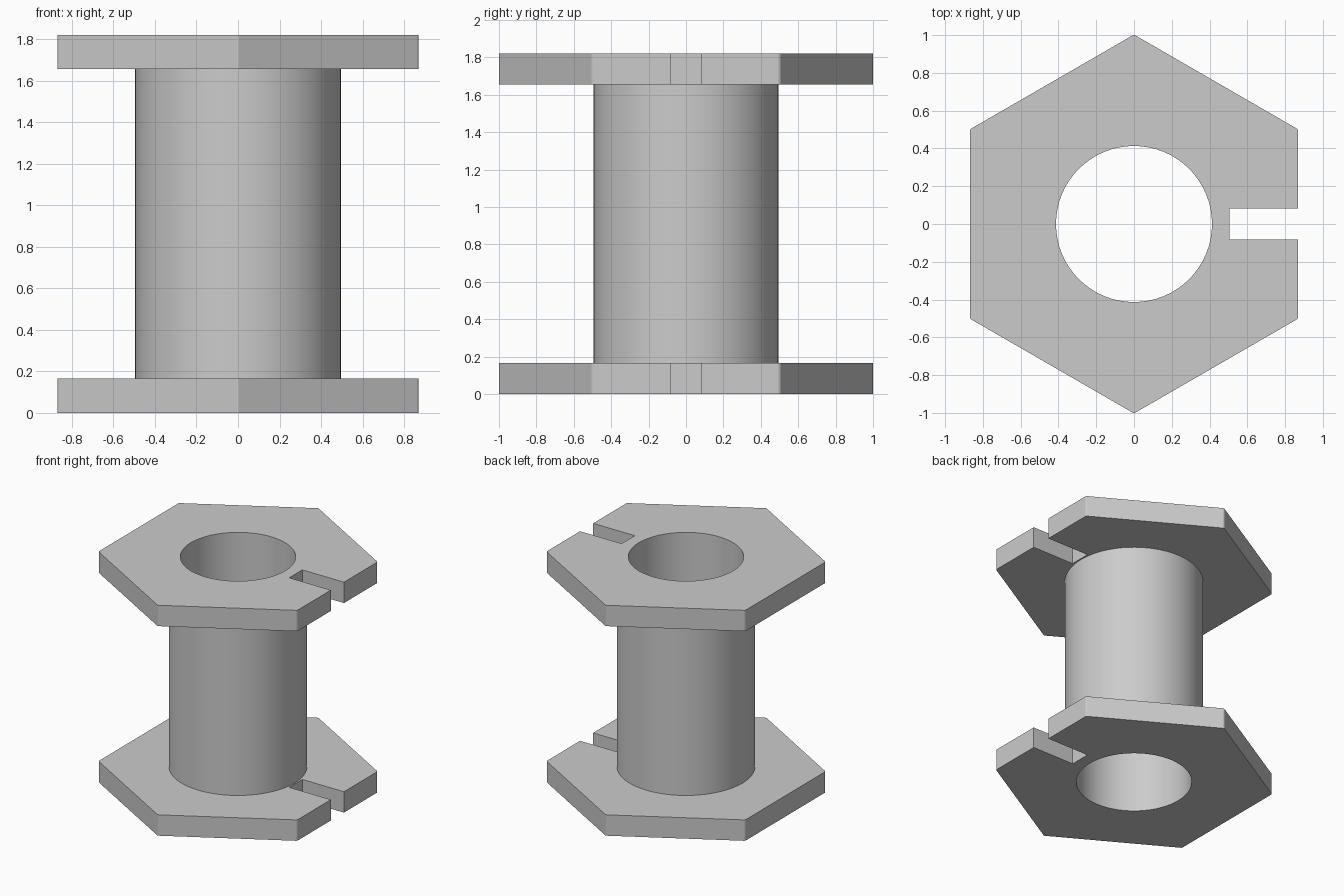
import bpy, bmesh
from math import cos, sin, pi, radians
from mathutils import Vector

HEIGHT, FLANGE_T = 1.82, 0.165
HEX_R, CHAMFER = 1.0028, 0.0056
BORE_R, TUBE_R, SEGS = 0.413, 0.495, 64
SLOT_X, SLOT_Y = 0.505, 0.082

cube = bpy.data.objects.get("Cube")
if cube:
    bpy.data.objects.remove(cube, do_unlink=True)

grey = bpy.data.materials.new("light grey")
grey.use_nodes = True
grey.diffuse_color = (0.6, 0.6, 0.6, 1)
grey.node_tree.nodes["Principled BSDF"].inputs["Base Color"].default_value = (0.6, 0.6, 0.6, 1)


def circle(radius):
    return [(radius * cos(2 * pi * i / SEGS), radius * sin(2 * pi * i / SEGS)) for i in range(SEGS)]


def hexagon_with_slot():
    corners = [Vector((HEX_R * cos(a), HEX_R * sin(a)))
               for a in (radians(60 * k - 30) for k in range(6))]
    points = []
    for k, c in enumerate(corners):
        # each corner is cut by a tiny chamfer
        for other in (corners[k - 1], corners[(k + 1) % 6]):
            points.append(tuple(c + (other - c).normalized() * CHAMFER))
        if k == 0:
            edge_x = c.x
            points += [(edge_x, -SLOT_Y), (SLOT_X, -SLOT_Y), (SLOT_X, SLOT_Y), (edge_x, SLOT_Y)]
    return points


def loop(bm, points, z):
    verts = [bm.verts.new((x, y, z)) for x, y in points]
    return [bm.edges.new((v, verts[(i + 1) % len(verts)])) for i, v in enumerate(verts)]


def finish(bm, name, z):
    mesh = bpy.data.meshes.new(name)
    bm.to_mesh(mesh)
    bm.free()
    mesh.materials.append(grey)
    obj = bpy.data.objects.new(name, mesh)
    obj.location.z = z
    bpy.context.collection.objects.link(obj)
    bpy.ops.object.select_all(action='DESELECT')
    obj.select_set(True)
    bpy.context.view_layer.objects.active = obj
    bpy.ops.object.shade_smooth_by_angle(angle=radians(25))


# Slotted hexagonal flange with a round bore
def flange(name, z):
    bm = bmesh.new()
    edges = loop(bm, hexagon_with_slot(), 0) + loop(bm, circle(BORE_R), 0)
    bmesh.ops.triangle_fill(bm, edges=edges, use_beauty=True)
    result = bmesh.ops.extrude_face_region(bm, geom=bm.faces[:], use_keep_orig=True)
    top = [g for g in result["geom"] if isinstance(g, bmesh.types.BMVert)]
    bmesh.ops.translate(bm, verts=top, vec=(0, 0, FLANGE_T))
    bmesh.ops.recalc_face_normals(bm, faces=bm.faces[:])
    finish(bm, name, z)


flange("bottom_flange", 0)
flange("top_flange", HEIGHT - FLANGE_T)

# Hollow barrel between the flanges, its open ends meeting them
bm = bmesh.new()
length = HEIGHT - 2 * FLANGE_T
for radius, outward in ((TUBE_R, True), (BORE_R, False)):
    low = [bm.verts.new((x, y, 0)) for x, y in circle(radius)]
    high = [bm.verts.new((x, y, length)) for x, y in circle(radius)]
    for i in range(SEGS):
        j = (i + 1) % SEGS
        quad = [low[i], low[j], high[j], high[i]]
        bm.faces.new(quad if outward else quad[::-1])
finish(bm, "barrel", FLANGE_T)
